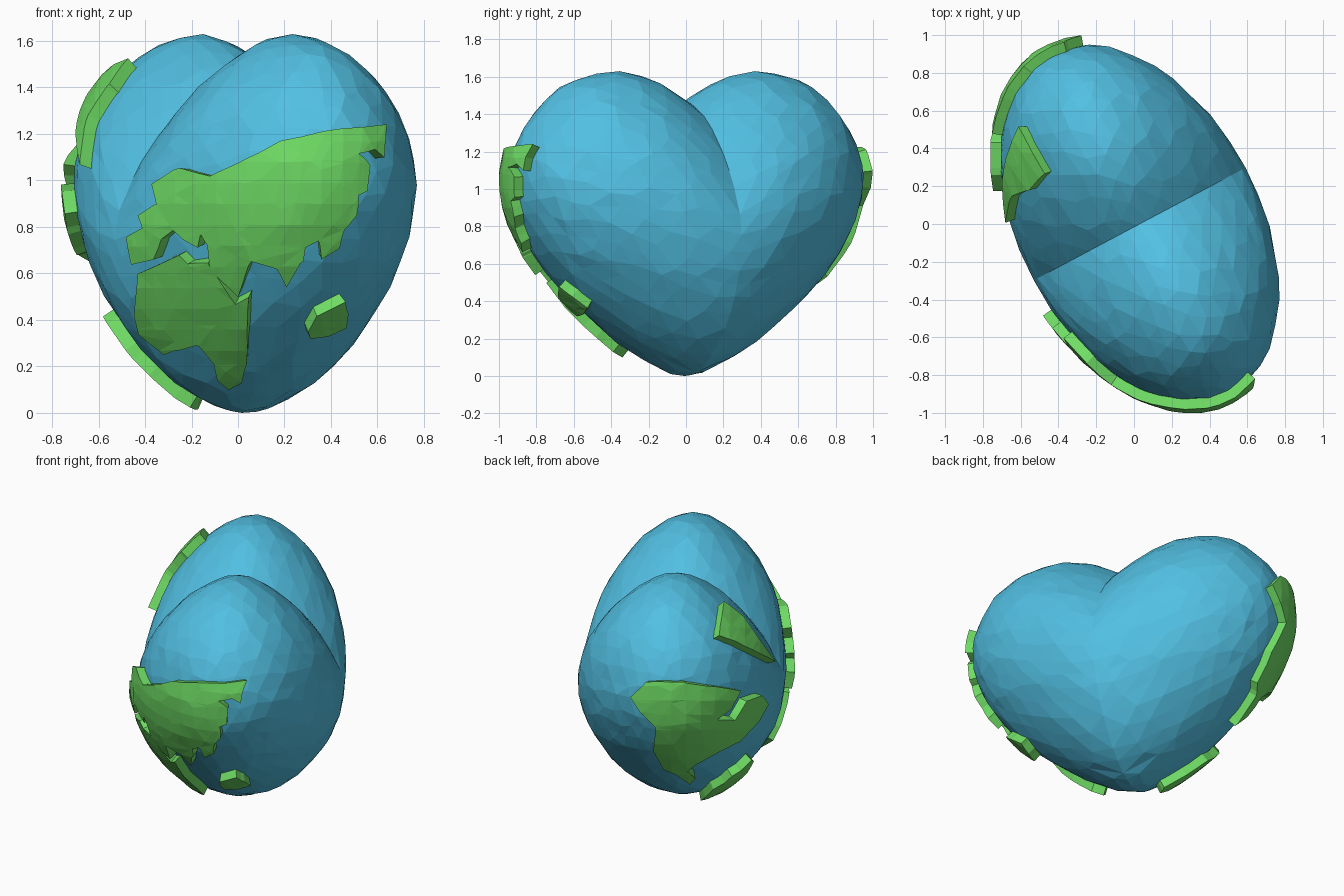
import bpy
import bmesh
import math
import random
from mathutils import Matrix, Vector
from mathutils.bvhtree import BVHTree

random.seed(4)
if "Cube" in bpy.data.objects:
    bpy.data.objects.remove(bpy.data.objects["Cube"])


def make_material(name, rgb):
    color = (*rgb, 1.0)
    material = bpy.data.materials.new(name)
    material.use_nodes = True
    material.diffuse_color = color
    shader = material.node_tree.nodes["Principled BSDF"]
    shader.inputs["Base Color"].default_value = color
    shader.inputs["Roughness"].default_value = 0.8
    return material


def make_object(name, bm, material):
    mesh = bpy.data.meshes.new(name)
    bm.to_mesh(mesh)
    mesh.materials.append(material)
    obj = bpy.data.objects.new(name, mesh)
    bpy.context.collection.objects.link(obj)
    return obj


ocean_blue = make_material("ocean blue", (0.085, 0.53, 0.77))
land_green = make_material("land green", (0.16, 0.72, 0.13))


def shape_lobe(co):
    """Map a unit half ball to a lobe: creased above, rounded below."""
    across, deep, high = co
    wide = 1.02 * across
    rounding = min(max((0.4 - high) / 0.4, 0), 1)
    creased = 0.71 * wide - 0.38 * wide ** 2 - 0.045
    rounded = 0.76 * wide ** 2 / (wide + 0.3) - 0.28 * wide ** 2
    lift = creased + (rounded - creased) * rounding
    pointed = 0.27 if high > 0 else 0.12
    high *= 1 - pointed * abs(deep) ** 1.5
    return Vector((wide, 0.635 * deep, lift + 0.755 * high))


def build_heart():
    """Half a faceted ball, shaped into a lobe, then mirrored."""
    bm = bmesh.new()
    bmesh.ops.create_icosphere(bm, subdivisions=4, radius=1)
    for v in bm.verts:
        v.co += Vector([random.uniform(-0.03, 0.03) for _ in range(3)])
        v.co.normalize()
        if abs(v.co.x) < 0.05:
            v.co.x = 0
            v.co.normalize()
        else:
            v.co *= random.uniform(0.992, 1.005)
    bmesh.ops.bisect_plane(
        bm, geom=bm.verts[:] + bm.edges[:] + bm.faces[:], dist=0.0001,
        plane_co=(0, 0, 0), plane_no=(1, 0, 0), clear_inner=True)
    for v in bm.verts:
        v.co = shape_lobe(v.co)
    bmesh.ops.mirror(bm, geom=bm.verts[:] + bm.edges[:] + bm.faces[:],
                     axis='X', merge_dist=0.001)
    bmesh.ops.recalc_face_normals(bm, faces=bm.faces)
    bm.transform(Matrix.Rotation(math.radians(-62), 4, 'Z'))
    lowest = min(v.co.z for v in bm.verts)
    bm.transform(Matrix.Translation((0.03, 0, -lowest)))
    bm.normal_update()
    return bm


heart = build_heart()
surface = BVHTree.FromBMesh(heart)
make_object("heart_globe", heart, ocean_blue)


def drop_on_heart(start, direction):
    hit = surface.ray_cast(start, direction)[0]
    return hit or surface.find_nearest(start + direction * 3.6)[0]


def smooth_normal(point):
    near = surface.find_nearest_range(point, 0.12)
    return sum((n for _, n, _, _ in near), Vector()).normalized()


def build_land(name, outline, direction, right=None, step=0.09):
    """Cut a flat outline into a grid, drop it on the heart and thicken it.

    The outline is in hundredths, seen along the given direction."""
    direction = Vector(direction).normalized()
    right = Vector(right) if right else direction.cross((0, 0, 1)).normalized()
    up = right.cross(direction)

    bm = bmesh.new()
    bm.faces.new([bm.verts.new((u / 100, v / 100, 0)) for u, v in outline])
    bmesh.ops.triangulate(bm, faces=bm.faces[:])
    for axis in (Vector((1, 0, 0)), Vector((0, 1, 0))):
        for i in range(-12, 18):
            bmesh.ops.bisect_plane(
                bm, geom=bm.verts[:] + bm.edges[:] + bm.faces[:],
                dist=0.0001, plane_co=axis * (i * step), plane_no=axis)
    bmesh.ops.remove_doubles(bm, verts=bm.verts[:], dist=0.004)
    bmesh.ops.triangulate(bm, faces=bm.faces[:])

    for v in bm.verts:
        start = right * v.co.x + up * v.co.y - direction * 4
        normal = smooth_normal(drop_on_heart(start, direction))
        # Move inward so that the raised top face fills the outline
        start -= 0.05 * (normal - direction * normal.dot(direction))
        v.co = drop_on_heart(start, direction)
    bm.normal_update()
    facing = sum(f.normal.dot(direction) * f.calc_area() for f in bm.faces)
    if facing > 0:
        bmesh.ops.reverse_faces(bm, faces=bm.faces[:])

    obj = make_object(name, bm, land_green)
    bm.free()
    solid = obj.modifiers.new("thickness", 'SOLIDIFY')
    solid.thickness = 0.07
    solid.offset = 0.6
    return obj


front = (0, 1, 0)
back = (0.516, -0.736, -0.438)
below = (0, 0, 1)

# Front land masses
build_land("eurasia", [
    (-37, 99), (-25, 106), (-12, 102), (3, 109), (19, 117), (39, 122),
    (64, 124), (63, 110), (59, 114), (52, 112), (57, 107), (56, 95),
    (52, 93), (52, 85), (46, 79), (44, 71), (36, 66), (35, 74), (29, 71),
    (28, 65), (21, 54), (17, 62), (6, 65), (0, 50), (-12, 62), (-13, 72),
    (-16, 77), (-17, 71), (-23, 74), (-28, 79), (-33, 75), (-36, 66),
    (-46, 64), (-48, 76), (-41, 80), (-43, 85), (-35, 90)], front)
build_land("africa", [
    (-43, 60), (-25, 68), (-21, 64), (-13, 65), (-1, 47), (5, 50), (4, 21),
    (2, 13), (-4, 10), (-9, 14), (-10, 21), (-17, 29), (-32, 25),
    (-43, 34), (-45, 42)], front)
build_land("australia", [
    (30, 35), (34, 42), (46, 48), (48, 43), (47, 37), (39, 33), (31, 32)],
    front)

# Back land masses
build_land("north_america", [
    (-25, 65), (-1, 65), (34, 60), (28, 49), (19, 42), (30, 42), (37, 54),
    (47, 58), (51, 53), (45, 42), (33, 29), (21, 23), (6, 15), (1, 11),
    (6, 7), (1, 3), (-7, 9), (-14, 12), (-21, 23), (-19, 37), (-28, 46),
    (-35, 56)], back)
build_land("greenland", [
    (23, 116), (35, 107), (44, 94), (55, 79), (41, 85), (30, 90),
    (20, 94)], back)

# Underside land mass, with its tip near the point of the heart
build_land("south_america", [
    (-58, -12), (-50, -22), (-38, -25), (-27, -18), (-17, -8), (-20, 0),
    (-38, 0), (-48, -2), (-56, -7)], below, right=(1, 0, 0))
